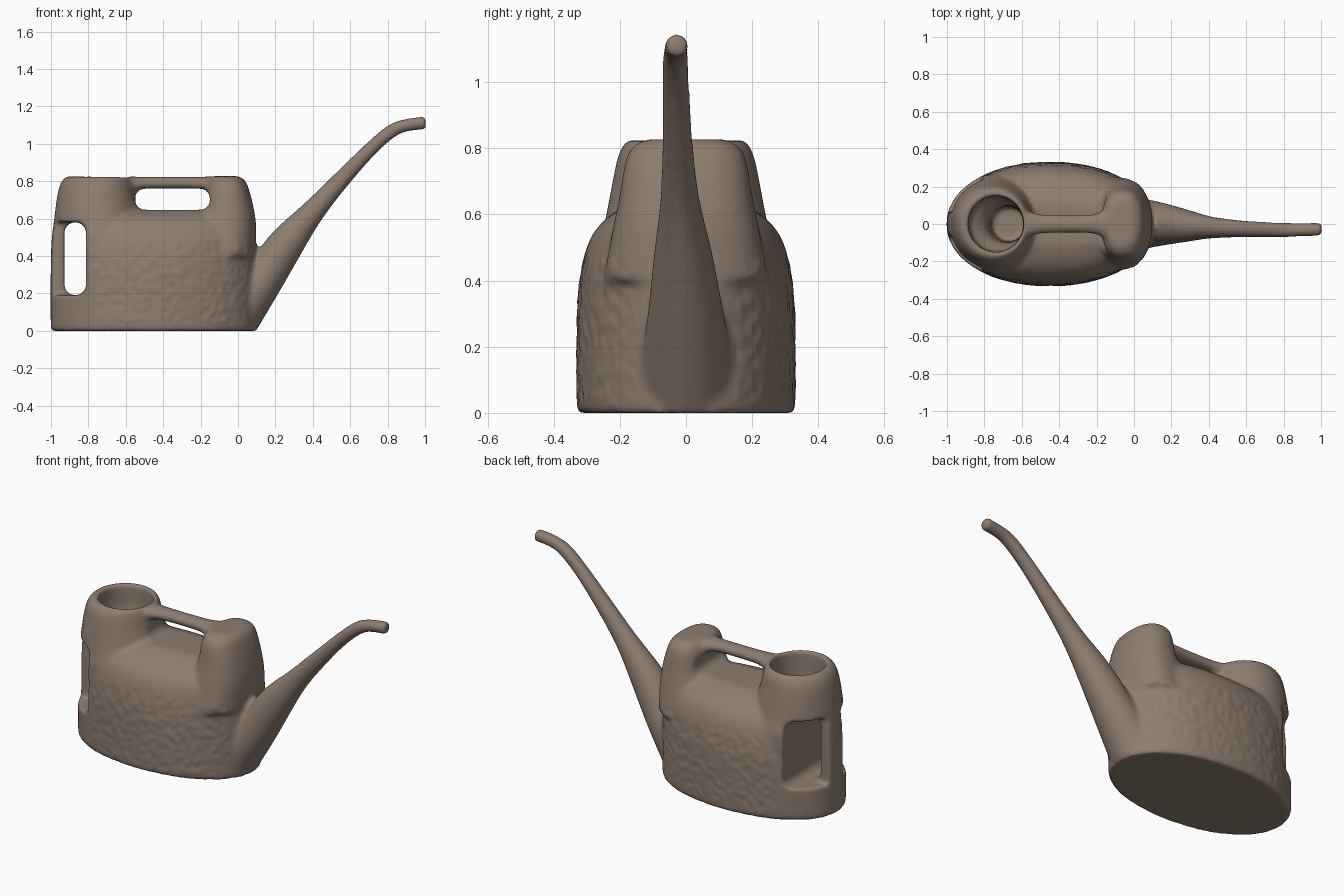
import bpy, bmesh, math
from mathutils import Vector, noise

if "Cube" in bpy.data.objects:
    bpy.data.objects.remove(bpy.data.objects["Cube"])

SEG = 64


def resample(rows, k=5):
    """Smooth curve through rows of numbers (Catmull-Rom)."""
    out = []
    for i in range(len(rows) - 1):
        p0, p1 = rows[max(i - 1, 0)], rows[i]
        p2, p3 = rows[i + 1], rows[min(i + 2, len(rows) - 1)]
        for s in range(k):
            t = s / k
            out.append([0.5 * (2 * b + (c - a) * t + (2 * a - 5 * b + 4 * c - d) * t * t
                               + (3 * b - a - 3 * c + d) * t ** 3)
                        for a, b, c, d in zip(p0, p1, p2, p3)])
    return out + [list(rows[-1])]


def skin(bm, rings):
    """Closed skin over a list of point rings, ends capped."""
    vs = [[bm.verts.new((p[0], p[1], max(p[2], 0.0))) for p in r] for r in rings]
    for a, b in zip(vs, vs[1:]):
        for i in range(SEG):
            j = (i + 1) % SEG
            bm.faces.new((a[i], a[j], b[j], b[i]))
    bm.faces.new(vs[0][::-1])
    bm.faces.new(vs[-1])


def stack(bm, rows, n=2.0):
    """Upright loft; rows are (z, centre x, half length, half width)."""
    def pw(v):
        return math.copysign(abs(v) ** (2 / n), v)
    angs = [2 * math.pi * i / SEG for i in range(SEG)]
    skin(bm, [[(cx + a * pw(math.cos(t)), b * pw(math.sin(t)), z) for t in angs]
              for z, cx, a, b in resample(rows)])


def tube(bm, rows):
    """Tube in the xz plane; rows are (x, y, z, half thickness, half width)."""
    rows = resample(rows)
    rings = []
    for i, (x, y, z, r, w) in enumerate(rows):
        p, q = rows[max(i - 1, 0)], rows[min(i + 1, len(rows) - 1)]
        d = Vector((q[0] - p[0], 0, q[2] - p[2])).normalized()
        up = Vector((-d.z, 0, d.x))
        rings.append([Vector((x, y, z)) + up * r * math.cos(t) + Vector((0, w * math.sin(t), 0))
                      for t in (2 * math.pi * k / SEG for k in range(SEG))])
    skin(bm, rings)


def finish(bm, name):
    bmesh.ops.recalc_face_normals(bm, faces=bm.faces)
    me = bpy.data.meshes.new(name)
    bm.to_mesh(me)
    bm.free()
    ob = bpy.data.objects.new(name, me)
    bpy.context.collection.objects.link(ob)
    return ob


def rounded_cutter(name, lo, hi, r):
    """Box with its y-direction edges rounded."""
    bm = bmesh.new()
    bmesh.ops.create_cube(bm, size=1)
    for v in bm.verts:
        v.co = Vector([(l + h) / 2 + c * (h - l) for l, h, c in zip(lo, hi, v.co)])
    edges = [e for e in bm.edges if abs(e.verts[0].co.y - e.verts[1].co.y) > 1e-4]
    bmesh.ops.bevel(bm, geom=edges, offset=r, segments=8, profile=0.5, affect='EDGES')
    ob = finish(bm, name)
    ob.hide_render = True
    return ob


bm = bmesh.new()
# oval tank with sloping shoulders
stack(bm, [(0, -.45, .55, .328), (.06, -.45, .552, .331), (.3, -.45, .552, .329),
           (.42, -.45, .55, .318), (.5, -.45, .545, .3), (.56, -.45, .53, .268),
           (.61, -.45, .5, .21), (.645, -.45, .45, .12), (.652, -.45, .4, .05)], 2.1)
# filler neck tower
stack(bm, [(.4, -.73, .26, .27), (.5, -.735, .26, .265), (.58, -.745, .24, .245),
           (.7, -.755, .215, .222), (.77, -.755, .2, .207), (.81, -.75, .185, .19),
           (.828, -.745, .16, .165)])
# front hump
stack(bm, [(.4, -.08, .17, .25), (.55, -.065, .162, .222), (.66, -.055, .138, .2),
           (.75, -.058, .118, .185), (.8, -.06, .1, .165), (.827, -.065, .07, .12)], 2.4)
# carrying handle, flared where it meets tower and hump
tube(bm, [(-.64, 0, .78, .045, .1), (-.55, 0, .785, .04, .065), (-.46, 0, .79, .034, .05),
          (-.25, 0, .79, .034, .05), (-.17, 0, .785, .04, .07), (-.08, 0, .78, .045, .11)])
# spout
tube(bm, [(-.03, 0, .075, .15, .15), (.12, 0, .262, .115, .12), (.26, -.008, .467, .096, .09),
          (.403, -.018, .64, .064, .06), (.55, -.025, .805, .048, .047),
          (.7, -.03, .963, .038, .042), (.81, -.032, 1.06, .037, .04),
          (.89, -.03, 1.097, .034, .037), (1.004, -.028, 1.112, .036, .035)])
can = finish(bm, "watering_can")

# cutters: rear grip hole, recesses beside the grip, top grip hole, filler opening
cutters = [
    rounded_cutter("rear_hole_cutter", (-.928, -.6, .19), (-.812, .6, .58), .055),
    rounded_cutter("top_hole_cutter", (-.55, -.6, .647), (-.15, .6, .76), .05),
]
for s in (-1, 1):
    y = sorted((s * .068, s * .6))
    cutters.append(rounded_cutter("recess_cutter", (-1.2, y[0], .19), (-.812, y[1], .58), .05))
bm = bmesh.new()
stack(bm, [(.2, -.67, .09, .09), (.55, -.68, .1, .1), (.63, -.7, .12, .12),
           (.68, -.735, .143, .143), (.8, -.738, .148, .15), (.9, -.738, .155, .155)])
cutters.append(finish(bm, "filler_cutter"))
cutters[-1].hide_render = True


def remesh(size):
    m = can.modifiers.new("blend", 'REMESH')
    m.mode = 'VOXEL'
    m.voxel_size = size


# fuse the parts, cut, then soften all joins
remesh(.012)
for c in cutters:
    m = can.modifiers.new("cut", 'BOOLEAN')
    m.operation, m.solver, m.object = 'DIFFERENCE', 'EXACT', c
remesh(.0105)
m = can.modifiers.new("soften", 'SMOOTH')
m.factor, m.iterations = .5, 8

dg = bpy.context.evaluated_depsgraph_get()
can.data = bpy.data.meshes.new_from_object(can.evaluated_get(dg))
can.modifiers.clear()
for c in cutters:
    bpy.data.objects.remove(c)

# slightly pitted lower walls
moves = []
for v in can.data.vertices:
    x, y, z = v.co
    if abs(y) > .15 and -.8 < x < .05 and .02 < z < .5:
        fade = min(1, (.5 - z) / .06, (z - .02) / .03, (x + .8) / .05)
        moves.append((v.index, v.co + v.normal * .004 * fade * noise.noise(v.co * 28)))
for i, co in moves:
    can.data.vertices[i].co = co
can.data.update()

mat = bpy.data.materials.new("brown_grey_plastic")
mat.diffuse_color = (.27, .205, .16, 1)
mat.use_nodes = True
mat.node_tree.nodes["Principled BSDF"].inputs["Base Color"].default_value = mat.diffuse_color
can.data.materials.clear()
can.data.materials.append(mat)
for p in can.data.polygons:
    p.use_smooth = True
    p.material_index = 0
